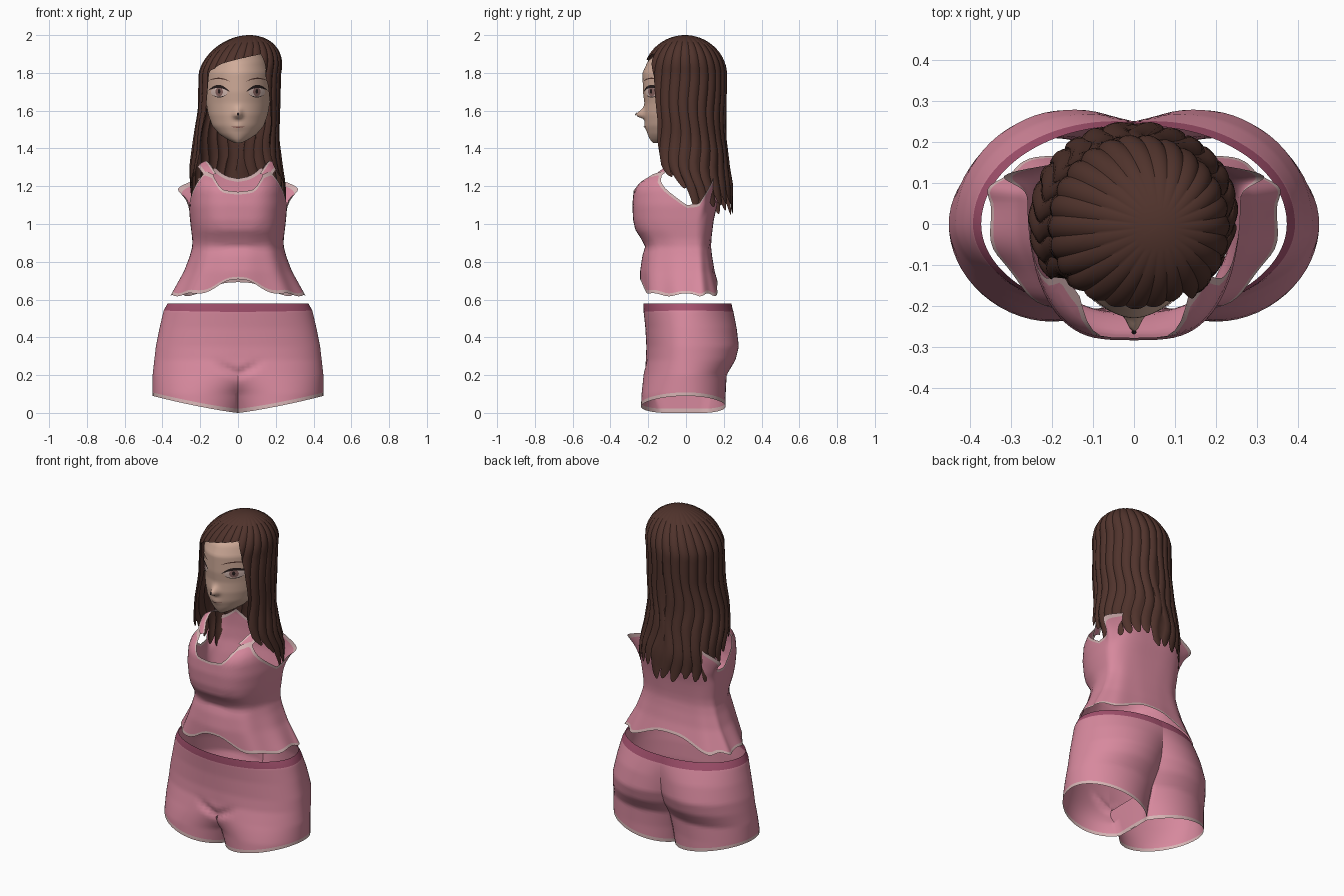
import bpy, bmesh, random
from math import sin, cos, pi, radians, exp, sqrt

random.seed(4)
if "Cube" in bpy.data.objects:
    bpy.data.objects.remove(bpy.data.objects["Cube"])


def material(name, r, g, b):
    m = bpy.data.materials.new(name)
    m.use_nodes = True
    m.diffuse_color = (r, g, b, 1)
    shader = m.node_tree.nodes["Principled BSDF"]
    shader.inputs["Base Color"].default_value = (r, g, b, 1)
    shader.inputs["Roughness"].default_value = 0.8
    return m


hair_brown = material("hair brown", 0.08, 0.033, 0.025)
skin = material("skin", 0.63, 0.41, 0.32)
pink = material("pink cloth", 0.68, 0.25, 0.34)
band_pink = material("dark pink band", 0.38, 0.085, 0.16)
trim = material("pale trim", 0.68, 0.46, 0.46)
eye_white = material("eye white", 0.7, 0.52, 0.47)
iris_brown = material("iris brown", 0.27, 0.14, 0.13)
lash_dark = material("lash dark", 0.02, 0.012, 0.012)
lip = material("lip", 0.3, 0.12, 0.1)


def at(t, keys):
    """Linear interpolation of the key rows (t, a, b, ...) at t."""
    if t <= keys[0][0]:
        return keys[0][1:]
    for lo, hi in zip(keys, keys[1:]):
        if t <= hi[0]:
            f = (t - lo[0]) / (hi[0] - lo[0])
            return [a + (b - a) * f for a, b in zip(lo[1:], hi[1:])]
    return keys[-1][1:]


def steps(lo, hi, n):
    return [lo + (hi - lo) * i / n for i in range(n + 1)]


def sheet(name, us, vs, point, mats, pick=None, keep=None, front=False, crease=60):
    """Grid surface point(u, v); pick chooses a material, keep drops faces."""
    bm = bmesh.new()
    rows = [[bm.verts.new(point(u, v)) for u in us] for v in vs]
    for j in range(len(vs) - 1):
        for i in range(len(us) - 1):
            u, v = (us[i] + us[i + 1]) / 2, (vs[j] + vs[j + 1]) / 2
            if keep and not keep(u, v):
                continue
            f = bm.faces.new((rows[j][i], rows[j][i + 1], rows[j + 1][i + 1], rows[j + 1][i]))
            f.material_index = pick(u, v) if pick else 0
            f.smooth = True
    bmesh.ops.delete(bm, geom=[v for v in bm.verts if not v.link_faces], context='VERTS')
    bmesh.ops.remove_doubles(bm, verts=bm.verts, dist=0.0002)
    bmesh.ops.recalc_face_normals(bm, faces=bm.faces)
    if front and sum(f.normal.y * f.calc_area() for f in bm.faces) > 0:
        bmesh.ops.reverse_faces(bm, faces=bm.faces)
    mesh = bpy.data.meshes.new(name)
    bm.to_mesh(mesh)
    bm.free()
    for m in mats:
        mesh.materials.append(m)
    mesh.set_sharp_from_angle(angle=radians(crease))
    ob = bpy.data.objects.new(name, mesh)
    bpy.context.collection.objects.link(ob)


# Shorts: height, half width, front, back, front and back fold angle
SHORTS = [(0, .445, -.24, .21, 150, 150), (.1, .452, -.235, .21, 136, 142),
          (.2, .452, -.225, .215, 106, 132), (.28, .443, -.212, .262, 96, 126),
          (.35, .435, -.21, .28, 92, 122), (.45, .415, -.215, .268, 90, 112),
          (.54, .394, -.225, .25, 90, 97), (.58, .373, -.225, .24, 90, 93)]


def shorts_half(side):
    def point(u, v):
        reach = (cos(radians(150 * u)) + .866) / 1.866
        hem = .09 * max(0, reach) ** 1.2 if abs(u) < 1 else 0
        z = .58 + (hem - .58) * v
        w, yf, yb, af, ab = at(z, SHORTS)
        if u > 1:  # inner leg wall
            back, front = yb * sin(radians(ab)), yf * sin(radians(af))
            return (side * .003 * sin(pi * (u - 1)), back + (front - back) * (u - 1), z)
        fold = radians(af if u < 0 else ab)
        a = abs(u) * fold
        x = w * (cos(a) - cos(fold)) / (1 - cos(fold))
        y = (yf if u < 0 else yb) * sin(a)
        if u < 0:  # slanting crease at the top of the thigh
            y += .02 * exp(-((z - .2 - .55 * x) / .022) ** 2 - (x / .1) ** 4)
        return (side * x, y, z)

    sheet("shorts_left" if side > 0 else "shorts_right",
          steps(-1, 1, 48) + steps(1, 2, 6)[1:],
          [0, .078] + steps(.1, .962, 32) + [1], point, [pink, band_pink, trim],
          lambda u, v: 1 if v < .078 else 2 if v > .962 else 0,
          lambda u, v: u < 1 or v > .66)


for side in (1, -1):
    shorts_half(side)

# Sleeveless top: height, half width, front, back
TOP = [(.62, .36, -.235, .185), (.75, .288, -.238, .15), (.83, .257, -.228, .137),
       (.88, .243, -.214, .132), (.92, .242, -.235, .134), (.97, .248, -.268, .14),
       (1.02, .254, -.28, .147), (1.1, .26, -.284, .165), (1.18, .254, -.277, .17),
       (1.22, .245, -.255, .17), (1.28, .22, -.17, .17), (1.34, .18, -.12, .15)]
# Upper rim height by angle from the front
RIM = [(0, 1.17), (9, 1.185), (14, 1.22), (23, 1.265), (40, 1.28), (60, 1.19), (82, 1.1),
       (100, 1.11), (125, 1.19), (145, 1.25), (158, 1.3), (180, 1.24)]


def top_point(deg, v):
    d = abs(deg)
    middle = min(d, 180 - d)
    rim = at(d, RIM)[0]
    hem = .625 + .075 * exp(-(middle / 19) ** 2) + .008 * cos(radians(d * 9))
    z = hem + (rim - hem) * v
    w, yf, yb = at(z, TOP)
    s, c = sin(radians(d)), cos(radians(d))
    fold = 1 + .02 * cos(radians(d * 10)) * max(0, 1 - v * 1.6)
    x = w * abs(s) ** (.72 - .16 * v) * fold
    y = .05 + ((.05 - yf) * -c if c > 0 else (yb - .05) * -c) * fold
    # flared point behind the armhole
    x += .09 * exp(-((d - 125) / 15) ** 2) * max(0, v - .76) ** 2 / .0576
    return (x if deg > 0 else -x, y, z)


sheet("camisole", steps(-180, 180, 96), [0, .028] + steps(.06, .94, 28) + [.968, 1],
      top_point, [pink, trim], lambda u, v: int(v < .028 or v > .968))

# Shoulder straps: cloth ribbons with pale edges, path by position front to back
STRAP = [(0, .115, -.16, 1.265), (.3, .145, -.1, 1.31), (.55, .165, -.03, 1.335),
         (.8, .155, .06, 1.325), (1, .13, .14, 1.3)]


def make_strap(side):
    def point(u, v):
        x, y, z = at(v, STRAP)
        return (side * (x + .05 * u), y, z - .03 * u * u)

    sheet("strap_left" if side > 0 else "strap_right", [0, .22, .5, .78, 1], steps(0, 1, 14),
          point, [pink, trim], lambda u, v: int(abs(u - .5) > .28))


for side in (1, -1):
    make_strap(side)

# Face: height, half width, front, side edge depth
FACE = [(1.43, .02, -.175, -.13), (1.445, .052, -.19, -.12), (1.475, .098, -.203, -.08),
        (1.52, .137, -.215, -.05), (1.58, .158, -.222, -.03), (1.64, .168, -.22, -.02),
        (1.7, .173, -.228, -.02), (1.8, .168, -.23, -.02), (1.86, .148, -.203, -.02),
        (1.89, .13, -.17, -.02), (1.94, .08, -.09, -.02)]


def face_y(x, z):
    w, yf, yc = at(z, FACE)
    ratio = min(1, abs(x / w))
    height = .03 if z > 1.575 else .014
    nose = .045 * exp(-(x / .02) ** 2 - ((z - 1.575) / height) ** 2)
    lips = .006 * exp(-(x / .03) ** 2 - ((z - 1.515) / .018) ** 2)
    round_part = .85 * sqrt(1 - ratio * ratio) + .15 * (1 - ratio ** 1.5)
    return yc + (yf - yc) * round_part - nose - lips


def face_point(u, z):
    x = at(z, FACE)[0] * sin(u)
    return (x, face_y(x, z), z)


sheet("face", steps(-pi / 2, pi / 2, 48), steps(1.43, 1.94, 48), face_point, [skin], front=True)


def disc(name, cx, cz, rx, rz, mat, lift):
    """Thin oval plate following the face."""
    def point(a, r):
        x, z = cx + rx * r * cos(a), cz + rz * r * sin(a)
        return (x, face_y(x, z) - lift, z)
    sheet(name, steps(0, 2 * pi, 20), steps(0, 1, 4), point, [mat], front=True)


def stroke(name, cx, cz, width, arc, thick, mat, tilt=0):
    """Thin tapered arc following the face."""
    def point(u, v):
        bow = 1 - u * u
        x = cx + u * width / 2
        z = cz + arc * bow + tilt * u + v * thick * (bow + .15)
        return (x, face_y(x, z) - .005, z)
    sheet(name, steps(-1, 1, 14), [-.5, .5], point, [mat], front=True)


for side, word in ((1, "left"), (-1, "right")):
    cx = side * .1
    disc("eye_white_" + word, cx, 1.698, .044, .024, eye_white, .002)
    disc("iris_" + word, cx, 1.7, .02, .024, iris_brown, .003)
    disc("pupil_" + word, cx, 1.702, .007, .012, lash_dark, .004)
    stroke("upper_lash_" + word, cx, 1.704, .11, .024, .014, lash_dark, side * .004)
    stroke("lower_lash_" + word, cx, 1.686, .08, -.014, .004, lash_dark)
    stroke("eyebrow_" + word, cx, 1.757, .11, .014, .006, hair_brown, side * .002)
stroke("mouth", 0, 1.516, .075, -.004, .005, lip)
disc("nose_shadow", 0, 1.582, .006, .008, lash_dark, .003)

# Hair: height, right edge, left edge, front, back
HAIR = [(1.1, -.24, .25, -.18, .245), (1.2, -.25, .25, -.2, .25), (1.3, -.255, .235, -.225, .23),
        (1.45, -.235, .215, -.235, .212), (1.6, -.21, .22, -.235, .212),
        (1.8, -.205, .225, -.225, .215), (2, -.155, .275, -.215, .205)]
# Lower edge of the hair by angle from the front
EDGE = [(-180, 1.1), (-110, 1.1), (-88, 1.13), (-70, 1.22), (-60, 1.26), (-55, 1.65),
        (-48, 1.81), (-30, 1.85), (0, 1.88), (28, 1.9), (38, 1.82), (46, 1.72), (51, 1.5),
        (56, 1.28), (70, 1.22), (88, 1.13), (110, 1.1), (180, 1.1)]
LOCKS = 26
tips = [random.uniform(-.03, .05) for _ in range(LOCKS)]


def hair_point(deg, t):
    phase = (deg + 180) / 360 * LOCKS
    lock = int(phase) % LOCKS
    ridge = sin(pi * (phase % 1)) ** .8
    edge = at(deg, EDGE)[0]
    if edge < 1.4:
        edge += tips[lock] + .06 * (.5 - ridge)
    z = 2 - (2 - edge) * t * t
    x0, x1, yf, yb = at(z, HAIR)
    dome = sqrt(max(0, 1 - (max(0, z - 1.8) / .2) ** 2))
    fall = max(0, min(1, (1.85 - z) * 2))
    a = radians(deg + 4 * fall * sin(z * 17 + lock * .4))
    # locks are raised outside the flat crown
    r = dome * (1 + (.04 * (ridge - .6) if dome > .32 else 0))
    return ((x0 + x1) / 2 + (x1 - x0) / 2 * r * sin(a),
            (yf + yb) / 2 - (yb - yf) / 2 * r * cos(a), z)


sheet("hair", steps(-180, 180, LOCKS * 8), steps(0, 1, 34), hair_point, [hair_brown], crease=35)
